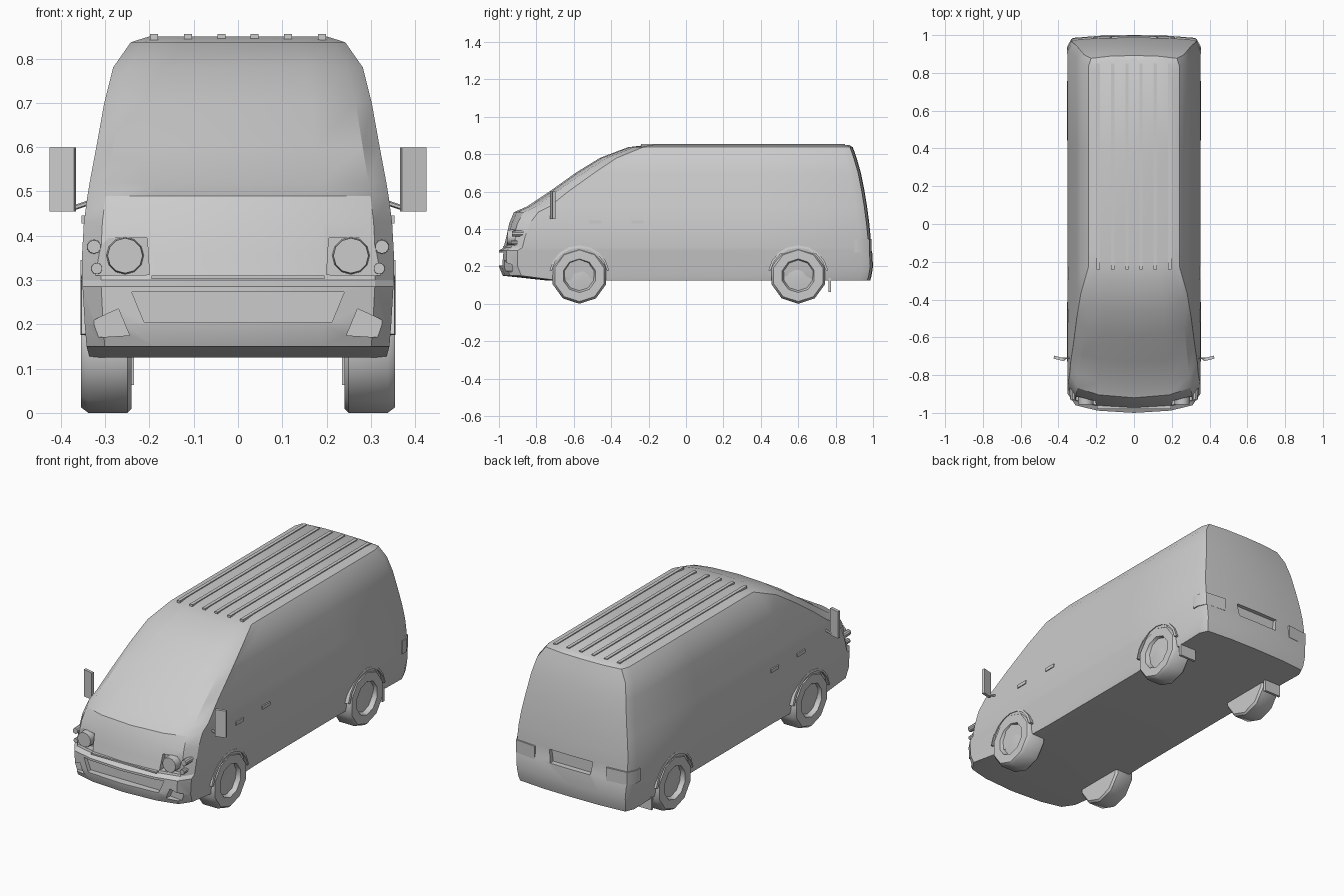
import bpy, bmesh, math
from mathutils import Vector, Matrix

cube = bpy.data.objects.get("Cube")
if cube:
    bpy.data.objects.remove(cube, do_unlink=True)

grey = bpy.data.materials.new("plain_grey")
grey.use_nodes = True
grey.diffuse_color = (0.6, 0.6, 0.6, 1)
grey.node_tree.nodes["Principled BSDF"].inputs["Base Color"].default_value = (0.6, 0.6, 0.6, 1)


def finish(name, bm, angle=30):
    bmesh.ops.recalc_face_normals(bm, faces=bm.faces)
    mesh = bpy.data.meshes.new(name)
    bm.to_mesh(mesh)
    bm.free()
    mesh.materials.append(grey)
    obj = bpy.data.objects.new(name, mesh)
    bpy.context.collection.objects.link(obj)
    smooth(obj, angle)
    return obj


def smooth(obj, angle):
    bpy.ops.object.select_all(action='DESELECT')
    obj.select_set(True)
    bpy.context.view_layer.objects.active = obj
    bpy.ops.object.shade_smooth_by_angle(angle=math.radians(angle))


def loft(bm, rings, closed=False):
    """Join equal rings of points; cap the ends, or close the loop."""
    loops = [[bm.verts.new(p) for p in ring] for ring in rings]
    pairs = list(zip(loops, loops[1:]))
    if closed:
        pairs.append((loops[-1], loops[0]))
    else:
        bm.faces.new(loops[0])
        bm.faces.new(loops[-1])
    for a, b in pairs:
        for i in range(len(a)):
            j = (i + 1) % len(a)
            bm.faces.new((a[i], a[j], b[j], b[i]))


def prism_y(bm, outline, y0, y1, side=1):
    loft(bm, [[(side * x, y, z) for x, z in outline] for y in (y0, y1)])


def box(name, center, size, turn=0):
    bm = bmesh.new()
    m = Matrix.Translation(center) @ Matrix.Rotation(turn, 4, 'Z') @ Matrix.Diagonal((*size, 1))
    bmesh.ops.create_cube(bm, size=1, matrix=m)
    return finish(name, bm)


def rod(name, start, end, radius, sides):
    bm = bmesh.new()
    a, b = Vector(start), Vector(end)
    turn = (b - a).to_track_quat('Z', 'Y').to_matrix().to_4x4()
    bmesh.ops.create_cone(bm, cap_ends=True, segments=sides, radius1=radius, radius2=radius * 0.9,
                          depth=(b - a).length, matrix=Matrix.Translation((a + b) / 2) @ turn)
    return finish(name, bm)


# Body shell: plan outline at each height (z, front, corner setback, half width, rear)
levels = [
    (0.125, -0.75, 0.06, 0.335, 0.985),
    (0.15, -0.98, 0.10, 0.342, 0.992),
    (0.20, -1.00, 0.10, 0.346, 1.00),
    (0.285, -1.00, 0.10, 0.351, 0.995),
    (0.30, -0.975, 0.10, 0.352, 0.99),
    (0.36, -0.96, 0.10, 0.352, 0.987),
    (0.43, -0.945, 0.11, 0.348, 0.98),
    (0.49, -0.92, 0.13, 0.340, 0.972),
    (0.52, -0.85, 0.12, 0.335, 0.968),
    (0.60, -0.73, 0.10, 0.320, 0.955),
    (0.70, -0.59, 0.10, 0.302, 0.935),
    (0.78, -0.46, 0.09, 0.282, 0.912),
    (0.837, -0.31, 0.08, 0.242, 0.892),
    (0.85, -0.20, 0.05, 0.200, 0.870),
]


def plan(z, front, setback, w, rear):
    waist = w - (0.014 if z < 0.25 else 0)
    half = [(w * 0.55, front + setback * 0.12), (w * 0.88, front + setback * 0.4),
            (w, front + setback), (waist, max(-0.3, front + setback + 0.1)), (waist, 0.38),
            (w, rear - 0.06), (w * 0.94, rear - 0.015), (w * 0.5, rear - 0.003)]
    right = [(x, y, z) for x, y in half]
    left = [(-x, y, z) for x, y in reversed(half)]
    return [(0, front, z)] + right + [(0, rear, z)] + left


bm = bmesh.new()
loft(bm, [plan(*level) for level in levels])
body = finish("body_shell", bm)

# Recesses: grille, number plate bay, fog lamp pockets, headlamp bays
bm = bmesh.new()
prism_y(bm, [(-0.24, 0.273), (0.24, 0.273), (0.212, 0.205), (-0.212, 0.205)], -1.1, -0.957)
prism_y(bm, [(-0.13, 0.35), (0.13, 0.35), (0.12, 0.28), (-0.12, 0.28)], 0.965, 1.1)
for s in (-1, 1):
    prism_y(bm, [(0.245, 0.175), (0.325, 0.17), (0.325, 0.21), (0.27, 0.235)], -1.1, -0.93, s)
    prism_y(bm, [(0.205, 0.395), (0.345, 0.395), (0.34, 0.31), (0.20, 0.312)], -1.1, -0.915, s)
cutter = finish("recess_cutter", bm)
cutter.hide_render = True
cut = body.modifiers.new("recesses", 'BOOLEAN')
cut.object = cutter
cut.operation = 'DIFFERENCE'
cut.solver = 'EXACT'
bpy.context.view_layer.objects.active = body
bpy.ops.object.modifier_apply(modifier=cut.name)
bpy.data.objects.remove(cutter, do_unlink=True)
smooth(body, 30)

# Wheels: tyre and dished rim turned about the axle
wheel_profile = [(0.24, 0.03), (0.24, 0.14), (0.25, 0.15), (0.338, 0.15), (0.354, 0.138),
                 (0.354, 0.09), (0.33, 0.08), (0.336, 0.03)]
SIDES = 10


def wheel(name, side, y):
    bm = bmesh.new()
    rings = []
    for x, r in wheel_profile:
        angles = [2 * math.pi * i / SIDES - math.pi / 2 for i in range(SIDES)]
        rings.append([(side * x, y + r * math.cos(a), 0.15 + r * math.sin(a)) for a in angles])
    loft(bm, rings)
    finish(name, bm, 40)


def arch(name, side, y):
    bm = bmesh.new()
    rings = []
    for i in range(9):
        a = math.radians(10 + 20 * i)
        rings.append([(side * x, y + r * math.cos(a), 0.15 + r * math.sin(a))
                      for x, r in ((0.325, 0.15), (0.356, 0.15), (0.353, 0.162), (0.325, 0.162))])
    loft(bm, rings)
    finish(name, bm, 40)


for s, label in ((1, "left"), (-1, "right")):
    for end, y in (("front", -0.57), ("rear", 0.60)):
        wheel(f"{end}_wheel_{label}", s, y)
        arch(f"{end}_wheel_arch_{label}", s, y)

    # Headlamp cluster
    rod(f"headlamp_{label}", (s * 0.255, -0.89, 0.355), (s * 0.255, -0.955, 0.355), 0.044, 12)
    rod(f"indicator_lamp_{label}", (s * 0.325, -0.86, 0.375), (s * 0.325, -0.93, 0.375), 0.017, 10)
    rod(f"side_lamp_{label}", (s * 0.319, -0.86, 0.326), (s * 0.319, -0.935, 0.326), 0.014, 10)

    # Wing mirror on its arm
    box(f"mirror_{label}", (s * 0.396, -0.712, 0.527), (0.058, 0.016, 0.145), s * 0.25)
    rod(f"mirror_arm_{label}", (s * 0.335, -0.71, 0.475), (s * 0.38, -0.712, 0.46), 0.006, 6)

    # Door handles
    for door, y in (("front", -0.485), ("sliding", -0.26)):
        box(f"{door}_door_handle_{label}", (s * 0.345, y, 0.437), (0.016, 0.065, 0.018))

    # Wraparound tail lamp
    bm = bmesh.new()
    lamp = [(0.215, 0.90), (0.215, 0.992), (0.332, 0.98), (0.356, 0.935), (0.356, 0.90)]
    loft(bm, [[(s * x, y, z) for x, y in lamp] for z in (0.275, 0.345)])
    finish(f"tail_lamp_{label}", bm)

    # Mud flap
    box(f"mud_flap_{label}", (s * 0.285, 0.768, 0.10), (0.10, 0.014, 0.075))

    # Roof ribs
    for i, x in enumerate((0.037, 0.113, 0.19)):
        box(f"roof_rib_{label}_{i + 1}", (s * x, 0.305, 0.847), (0.018, 1.09, 0.016))

# Bonnet crease strip above the bumper
box("bumper_strip", (0, -0.968, 0.306), (0.39, 0.022, 0.008))
